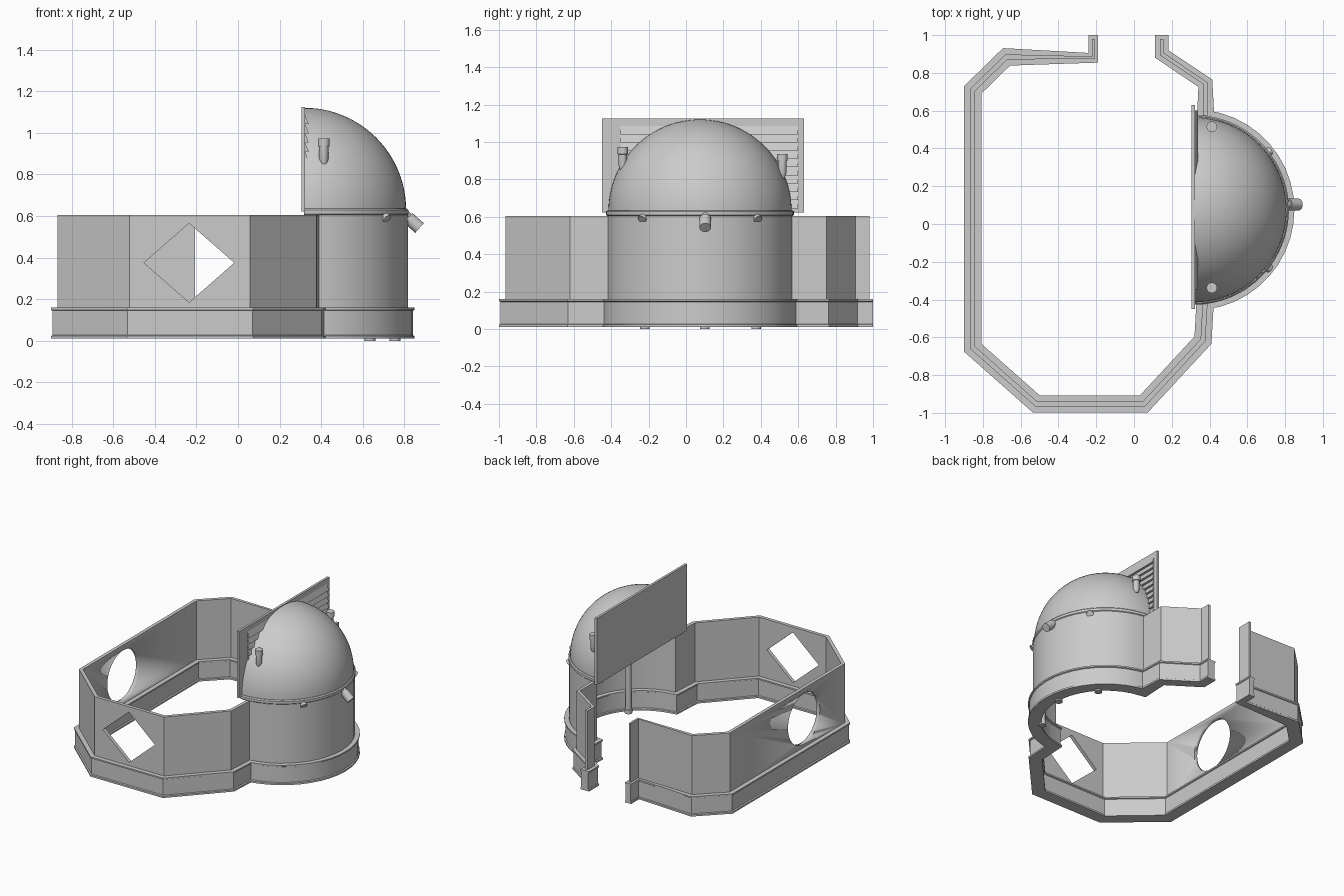
import bpy, bmesh, math
from mathutils import Vector

if "Cube" in bpy.data.objects:
    bpy.data.objects.remove(bpy.data.objects["Cube"])

CX, CY, R = 0.318, 0.075, 0.485          # tower centre and wall radius


def make(name, verts, faces, smooth=None):
    bm = bmesh.new()
    vs = [bm.verts.new(v) for v in verts]
    for f in faces:
        bm.faces.new([vs[i] for i in f])
    bmesh.ops.remove_doubles(bm, verts=bm.verts, dist=1e-5)
    bmesh.ops.recalc_face_normals(bm, faces=bm.faces)
    me = bpy.data.meshes.new(name)
    bm.to_mesh(me)
    bm.free()
    ob = bpy.data.objects.new(name, me)
    bpy.context.collection.objects.link(ob)
    if smooth:
        bpy.ops.object.select_all(action='DESELECT')
        ob.select_set(True)
        bpy.context.view_layer.objects.active = ob
        bpy.ops.object.shade_smooth_by_angle(angle=math.radians(smooth))
    return ob


def loft(name, rings, smooth=None, closed=False):
    """Join equal closed rings of points; cap both ends unless closed."""
    n, m = len(rings[0]), len(rings)
    verts = [p for r in rings for p in r]
    faces = []
    for i in range(m if closed else m - 1):
        a, b = i * n, (i + 1) % m * n
        faces += [(a + j, a + (j + 1) % n, b + (j + 1) % n, b + j) for j in range(n)]
    if not closed:
        faces += [tuple(range(n)), tuple(range((m - 1) * n, m * n))]
    return make(name, verts, faces, smooth)


def sweep(name, path, half):
    """Sweep a profile mirrored about the path line, with mitred corners."""
    profile = half + [(-o, z) for o, z in reversed(half)]
    pts = [Vector(p[:2]) for p in path]
    rings = []
    for i, p in enumerate(pts):
        d0 = (p - pts[i - 1]).normalized() if i else (pts[1] - p).normalized()
        d1 = (pts[i + 1] - p).normalized() if i < len(pts) - 1 else d0
        n0, n1 = Vector((-d0.y, d0.x)), Vector((-d1.y, d1.x))
        m = (n0 + n1) / (1 + n0.dot(n1)) * path[i][2]
        rings.append([(p.x + m.x * o, p.y + m.y * o, z) for o, z in profile])
    return loft(name, rings, 20)


def half_lathe(name, profile, steps=40):
    rings = []
    for i in range(steps + 1):
        a = math.pi * (i / steps - 0.5)
        rings.append([(CX + r * math.cos(a), CY + r * math.sin(a), z) for r, z in profile])
    n = len(profile)
    verts = [p for r in rings for p in r]
    bm_faces = [(i * n + j, i * n + (j + 1) % n, (i + 1) * n + (j + 1) % n, (i + 1) * n + j)
                for i in range(steps) for j in range(n)]
    return make(name, verts, bm_faces, 35)


def tube(name, base, axis, sections, n=20):
    """Round part along an axis; sections are (distance, radius)."""
    q = Vector((0, 0, 1)).rotation_difference(Vector(axis))
    rings = [[Vector(base) + q @ Vector((r * math.cos(t), r * math.sin(t), d))
              for t in (2 * math.pi * k / n for k in range(n))] for d, r in sections]
    return loft(name, rings, 35)


def box(name, lo, hi):
    x0, y0, z0 = lo
    x1, y1, z1 = hi
    return loft(name, [[(x0, y0, z), (x1, y0, z), (x1, y1, z), (x0, y1, z)] for z in (z0, z1)])


# Plan of the enclosure: x, y, thickness scale
def plan(end):
    p = [(0.147, end, 0.78), (0.147, 0.90, 0.78), (0.378, 0.745, 0.8)]
    for i in range(21):
        a = math.radians(83 - 166 * i / 20)
        p.append((CX + R * math.cos(a), CY + R * math.sin(a), 1))
    return p + [(0.365, -0.615, 1), (0.052, -0.953, 1), (-0.517, -0.953, 1),
                (-0.854, -0.655, 1), (-0.854, 0.71, 1), (-0.675, 0.885, 1),
                (-0.215, 0.88, 0.55), (-0.215, end, 0.55)]


sweep("plinth", plan(1.0), [(0.046, 0.01), (0.046, 0.023), (0.038, 0.027), (0.038, 0.145),
                            (0.046, 0.149), (0.046, 0.16)])
wall = sweep("wall", plan(0.98), [(0.013, 0.15), (0.013, 0.605)])

# Window openings: diamond in front, circle on the left
diamond = loft("diamond_cutter", [[(-0.235 + dx, y, 0.375 + dz) for dx, dz in
               ((0.217, 0), (0, 0.19), (-0.217, 0), (0, -0.19))] for y in (-1.05, -0.85)])
disc = tube("circle_cutter", (-0.95, -0.17, 0.375), (1, 0, 0), [(0, 0.19), (0.2, 0.19)], 48)
for cutter in (diamond, disc):
    mod = wall.modifiers.new("opening", 'BOOLEAN')
    mod.object = cutter
    mod.solver = 'EXACT'
    cutter.hide_render = True
    cutter.hide_set(True)

# Half dome with its rim
arc = [(math.radians(90 * i / 24)) for i in range(25)]
outer = [(0.49 * math.cos(a), 0.63 + 0.49 * math.sin(a)) for a in arc]
inner = [(0.48 * math.cos(a), 0.63 + 0.48 * math.sin(a)) for a in reversed(arc)]
half_lathe("dome", outer + inner)
half_lathe("dome_rim", [(0.47, 0.603), (0.495, 0.603), (0.502, 0.61), (0.502, 0.628),
                        (0.495, 0.635), (0.47, 0.635)])

# Upright panel behind the dome, with louvres
box("back_panel", (0.305, -0.45, 0.622), (0.323, 0.63, 1.125))
for i in range(10):
    z = 0.645 + 0.044 * i
    loft("louvre", [[(0.32, y, z), (0.34, y, z), (0.323, y, z + 0.044), (0.32, y, z + 0.044)]
                    for y in (-0.35, 0.60)])

# Capped pipes on the dome
for y, top in ((-0.338, 0.972), (0.515, 0.935)):
    tube("pipe", (0.412, y, top), (0, 0, -1),
         [(0, 0.028), (0.037, 0.028), (0.038, 0.022), (0.10, 0.022), (0.13, 0.012)])

# Columns inside the tower
for x, y in ((0.635, -0.22), (0.755, 0.10), (0.635, 0.375)):
    tube("column", (x, y, 0.0), (0, 0, 1),
         [(0, 0.026), (0.03, 0.026), (0.031, 0.021), (0.62, 0.021)])

# Tilted spouts under the rim
tube("main_spout", (0.79, 0.103, 0.615), (0.75, 0, -0.66), [(0, 0.025), (0.035, 0.025), (0.036, 0.031), (0.11, 0.031)])
for s in (-1, 1):
    tube("side_spout", (0.675, CY + s * 0.28, 0.625), (0.62, s * 0.45, -0.6),
         [(0, 0.012), (0.03, 0.02), (0.065, 0.024)])
